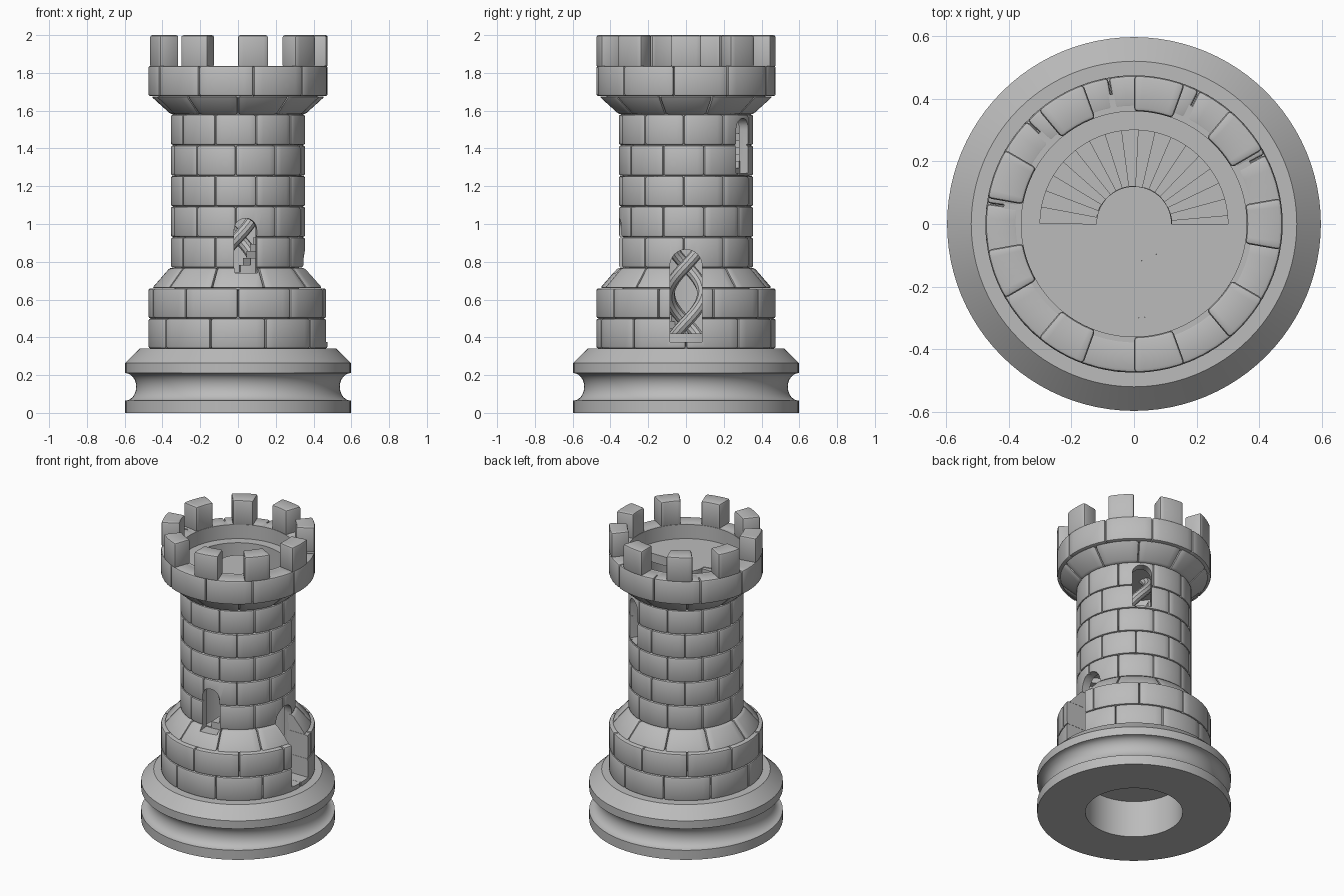
import bpy, bmesh
from math import radians, sin, cos, pi

cube = bpy.data.objects.get("Cube")
if cube:
    bpy.data.objects.remove(cube, do_unlink=True)

stone = bpy.data.materials.new("grey_stone")
stone.use_nodes = True
GREY = (0.5, 0.5, 0.5, 1)
stone.diffuse_color = GREY
stone.node_tree.nodes["Principled BSDF"].inputs["Base Color"].default_value = GREY


def make(name, bm):
    """Turn a bmesh into a named stone object."""
    bmesh.ops.recalc_face_normals(bm, faces=bm.faces)
    mesh = bpy.data.meshes.new(name)
    bm.to_mesh(mesh)
    bm.free()
    obj = bpy.data.objects.new(name, mesh)
    bpy.context.collection.objects.link(obj)
    mesh.materials.append(stone)
    return obj


def activate(obj):
    bpy.ops.object.select_all(action='DESELECT')
    obj.select_set(True)
    bpy.context.view_layer.objects.active = obj


def finish(obj, bevel=0, cutter=None):
    """Round the edges, cut the openings and shade."""
    activate(obj)
    if bevel:
        mod = obj.modifiers.new("round_edges", 'BEVEL')
        mod.width, mod.segments = bevel, 2
        mod.limit_method, mod.angle_limit = 'ANGLE', radians(30)
        bpy.ops.object.modifier_apply(modifier=mod.name)
    if cutter:
        mod = obj.modifiers.new("openings", 'BOOLEAN')
        mod.operation, mod.solver, mod.object = 'DIFFERENCE', 'EXACT', cutter
        bpy.ops.object.modifier_apply(modifier=mod.name)
    bpy.ops.object.shade_smooth_by_angle(angle=radians(35))


def wedge(bm, start, end, inner, z0, z1, r0, r1, n=6):
    """Arc block between two angles (degrees), outer radius r0 below and r1 above."""
    rows = []
    for i in range(n + 1):
        a = radians(start + (end - start) * i / n)
        rows.append([bm.verts.new((r * cos(a), r * sin(a), z))
                     for r, z in ((inner, z0), (r0, z0), (r1, z1), (inner, z1))])
    for p, q in zip(rows, rows[1:]):
        for k in range(4):
            m = (k + 1) % 4
            bm.faces.new((p[k], p[m], q[m], q[k]))
    bm.faces.new(rows[0])
    bm.faces.new(rows[-1])


def lathe(name, profile, steps=96):
    """Revolve a closed (radius, height) outline; points on the axis are merged."""
    bm = bmesh.new()
    verts = [bm.verts.new((r, 0, z)) for r, z in profile]
    edges = [bm.edges.new((verts[i], verts[(i + 1) % len(verts)])) for i in range(len(verts))]
    bmesh.ops.spin(bm, geom=verts + edges, cent=(0, 0, 0), axis=(0, 0, 1),
                   angle=2 * pi, steps=steps)
    bmesh.ops.remove_doubles(bm, verts=bm.verts, dist=0.0001)
    bmesh.ops.dissolve_degenerate(bm, edges=bm.edges, dist=0.0001)
    return make(name, bm)


def arch(bm, azimuth, half, bottom, top):
    """Round-topped prism pointing outwards along an azimuth."""
    a = radians(azimuth)
    outline = [(-half, bottom), (half, bottom)]
    outline += [(half * cos(t * pi / 12), top - half + half * sin(t * pi / 12)) for t in range(13)]
    loops = [[bm.verts.new((d * cos(a) - s * sin(a), d * sin(a) + s * cos(a), z))
              for s, z in outline] for d in (0.2, 0.7)]
    n = len(outline)
    for i in range(n):
        j = (i + 1) % n
        bm.faces.new((loops[0][i], loops[0][j], loops[1][j], loops[1][i]))
    bm.faces.new(loops[0])
    bm.faces.new(loops[1])


# Openings: door, front window, rear window
bm = bmesh.new()
arch(bm, 0, 0.085, 0.375, 0.865)
arch(bm, -83.5, 0.06, 0.74, 1.03)
arch(bm, 58, 0.06, 1.27, 1.56)
openings = make("opening_cutter", bm)
openings.hide_render = True

# Moulded foot with a concave groove and a recess underneath
groove = [(0.597 - 0.058 * sin(pi * t / 12), 0.138 - 0.073 * cos(pi * t / 12)) for t in range(13)]
foot = lathe("foot", [(0, 0.25), (0.3, 0.25), (0.3, 0), (0.597, 0)] + groove +
             [(0.597, 0.265), (0.52, 0.34), (0, 0.34)])
finish(foot)

# Brick courses: bottom, top, lower radius, upper radius, inner radius, seam offset
BIG, SHAFT = 0.475, 0.356
courses = [(0.34, 0.5, BIG, BIG, 0.32, 18), (0.5, 0.66, BIG, BIG, 0.32, 0),
           (0.66, 0.768, 0.455, 0.362, 0.32, 18)]
height = (1.58 - 0.768) / 5
courses += [(0.768 + k * height, 0.768 + (k + 1) * height, SHAFT, SHAFT, 0.32,
             16 + 18 * (k % 2)) for k in range(5)]
courses += [(1.58, 1.676, 0.355, 0.46, 0.32, 0), (1.676, 1.838, BIG, BIG, 0.37, 10)]
bm = bmesh.new()
for z0, z1, r0, r1, inner, offset in courses:
    for k in range(10):
        start = -90 + offset + 36 * k
        wedge(bm, start + 0.1, start + 35.9, inner, z0 + 0.0005, z1 - 0.0005, r0, r1)
finish(make("brick_courses", bm), 0.012, openings)

# Lining behind the bricks
lining = lathe("wall_lining", [(0.3, 0.34), (0.335, 0.34), (0.335, 1.7), (0.3, 1.7)])
finish(lining, 0, openings)
finish(lathe("parapet_lining", [(0.36, 1.66), (0.42, 1.66), (0.42, 1.836), (0.36, 1.836)]))

# Battlements
bm = bmesh.new()
for k in range(9):
    wedge(bm, -90 + 40 * k, -70 + 40 * k, 0.36, 1.83, 2.0, BIG, BIG)
finish(make("battlements", bm), 0.012)

# Lower floor, and roof deck with a stair opening
finish(lathe("lower_floor", [(0, 0.33), (0.305, 0.33), (0.305, 0.42), (0, 0.42)]))
bm = bmesh.new()
wedge(bm, 190, 360, 0.12, 1.68, 1.74, 0.3, 0.3, 48)
finish(make("roof_deck", bm))
finish(lathe("deck_edge", [(0.3, 1.68), (0.365, 1.68), (0.365, 1.74), (0.3, 1.74)]))
finish(lathe("newel_cap", [(0, 1.68), (0.12, 1.68), (0.12, 1.74), (0, 1.74)]))

# Spiral stair climbing anticlockwise to the deck
bm = bmesh.new()
STEPS = 36
turn, rise = 370 / STEPS, (1.74 - 0.42) / STEPS
for k in range(STEPS):
    top = 0.42 + rise * (k + 0.9)
    wedge(bm, 180 + turn * k, 180 + turn * (k + 1), 0.115, max(0.4, top - 0.08), top,
          0.305, 0.305, 2)
finish(make("spiral_steps", bm))

# Twisted newel of two strands
for side, phase in (("first", 0), ("second", pi)):
    curve = bpy.data.curves.new(side + "_newel_strand", 'CURVE')
    curve.dimensions = '3D'
    curve.bevel_depth, curve.bevel_resolution = 0.032, 3
    spline = curve.splines.new('POLY')
    spline.points.add(80)
    for i, point in enumerate(spline.points):
        z = 0.4 + 1.3 * i / 80
        a = phase + 2 * pi * (z - 0.78) / 0.6
        point.co = (0.09 * cos(a), 0.09 * sin(a), z, 1)
    curve.materials.append(stone)
    strand = bpy.data.objects.new(curve.name, curve)
    bpy.context.collection.objects.link(strand)
    activate(strand)
    bpy.ops.object.convert(target='MESH')
    bpy.ops.object.shade_smooth_by_angle(angle=radians(35))

bpy.data.objects.remove(openings, do_unlink=True)
